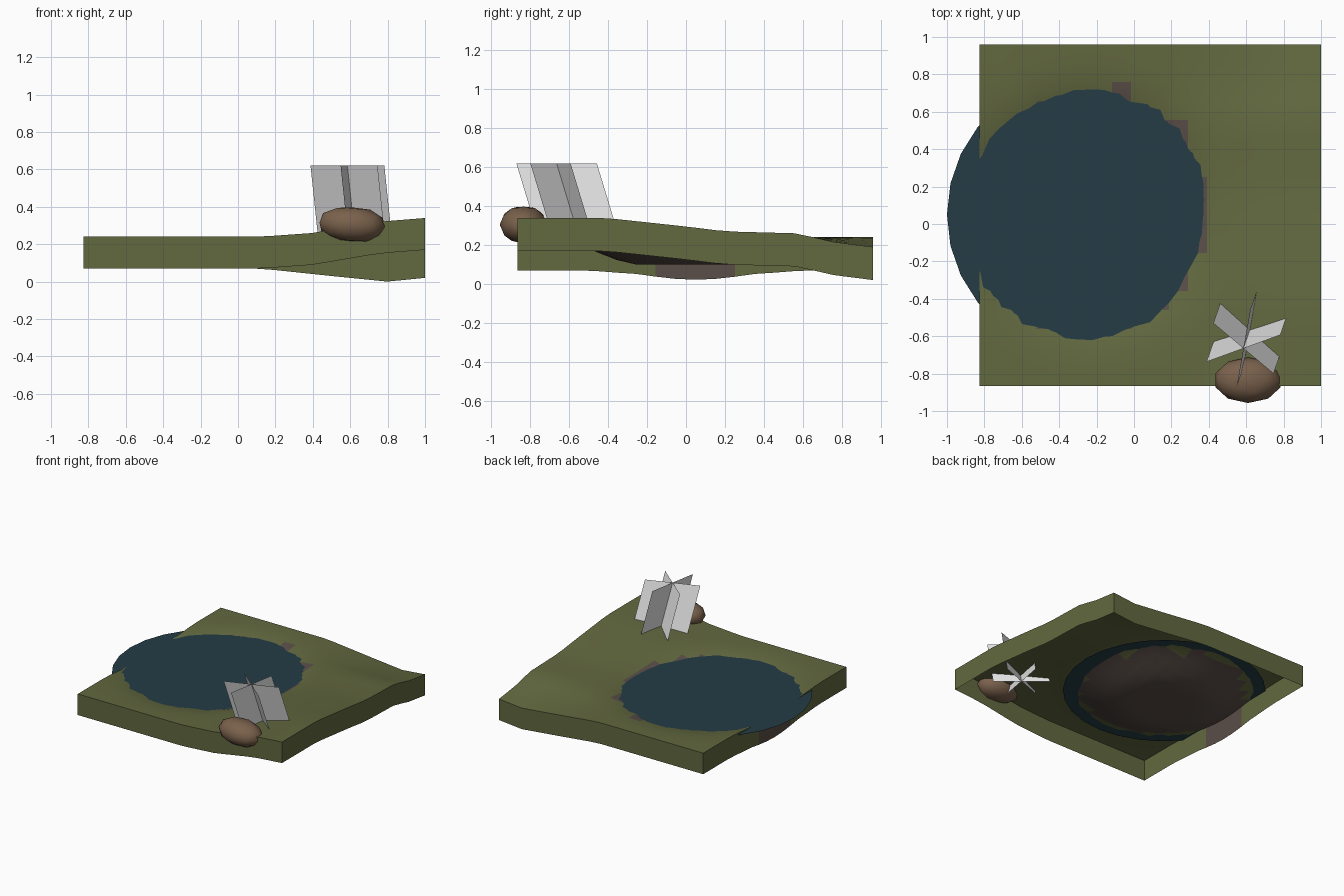
import bpy, bmesh, math
from math import cos, sin, radians, hypot
from mathutils import Vector

if "Cube" in bpy.data.objects:
    bpy.data.objects.remove(bpy.data.objects["Cube"], do_unlink=True)


def material(name, r, g, b):
    m = bpy.data.materials.new(name)
    m.use_nodes = True
    m.diffuse_color = (r, g, b, 1)
    m.node_tree.nodes["Principled BSDF"].inputs["Base Color"].default_value = (r, g, b, 1)
    return m


grass = material("grass green", 0.122, 0.138, 0.050)
bed = material("lake bed grey brown", 0.102, 0.076, 0.065)
water = material("deep water blue", 0.018, 0.046, 0.060)
stone = material("rock brown", 0.195, 0.120, 0.072)
pale = material("pale leaf grey", 0.8, 0.8, 0.8)


def finish(bm, name, mats, smooth=True):
    mesh = bpy.data.meshes.new(name)
    bm.to_mesh(mesh)
    bm.free()
    obj = bpy.data.objects.new(name, mesh)
    bpy.context.collection.objects.link(obj)
    for m in mats:
        mesh.materials.append(m)
    if smooth:
        bpy.ops.object.select_all(action="DESELECT")
        obj.select_set(True)
        bpy.context.view_layer.objects.active = obj
        bpy.ops.object.shade_smooth_by_angle(angle=radians(50))
    return obj


def lerp_profile(points, t):
    """Piecewise linear lookup, clamped at both ends."""
    if t <= points[0][0]:
        return points[0][1]
    for (a, va), (b, vb) in zip(points, points[1:]):
        if t <= b:
            return va + (vb - va) * (t - a) / (b - a)
    return points[-1][1]


# Terrain shape: flat meadow, lake bowl, hill at front left, dip at back left
LAKE = Vector((-0.25, 0.05))
BOWL = [(0.35, 0.10), (0.55, 0.18), (0.64, 0.22), (0.8, 0.24)]
HILL_X = [(0.12, 0), (0.4, 0.2), (0.75, 0.8), (1, 1)]
HILL_Y = [(-0.42, 0.1), (0, 0.055), (0.2, 0.03), (0.57, 0.02), (0.75, 0)]
DIP_X = [(0.12, 0), (0.5, -0.04), (0.8, -0.07), (1, -0.05)]
DIP_Y = [(0.57, 0), (0.96, 1)]
THICK = 0.17


def height(x, y):
    return (lerp_profile(BOWL, hypot(x - LAKE.x, y - LAKE.y))
            + lerp_profile(HILL_X, x) * lerp_profile(HILL_Y, y)
            + lerp_profile(DIP_X, x) * lerp_profile(DIP_Y, y))


# Ground tile: a grid with an open skirt
bm = bmesh.new()
bmesh.ops.create_grid(bm, x_segments=18, y_segments=18, size=0.9135)
for v in bm.verts:
    v.co.x += 0.0865
    v.co.y += 0.0475
    v.co.z = height(v.co.x, v.co.y)
patches = [Vector((-0.07, 0.65)), Vector((0.24, 0.45))]
for f in bm.faces:
    c = f.calc_center_median().xy
    near_patch = any((c - p).length < 0.06 for p in patches)
    if (c - LAKE).length < 0.62 or near_patch:
        f.material_index = 1
rim = [e for e in bm.edges if e.is_boundary]
skirt = bmesh.ops.extrude_edge_only(bm, edges=rim)["geom"]
for g in skirt:
    if isinstance(g, bmesh.types.BMVert):
        g.co.z -= THICK
for g in skirt:
    if isinstance(g, bmesh.types.BMFace):
        c = g.calc_center_median()
        shore = c.x < -0.8 and abs(c.y - LAKE.y) < 0.25
        g.material_index = 1 if shore else 0
bmesh.ops.recalc_face_normals(bm, faces=bm.faces)
if max(bm.faces, key=lambda f: abs(f.normal.z)).normal.z < 0:
    bmesh.ops.reverse_faces(bm, faces=bm.faces)
finish(bm, "ground_tile", [grass, bed])

# Water: flat disc reaching past the tile edge
bm = bmesh.new()
bmesh.ops.create_circle(bm, cap_ends=True, segments=28, radius=0.75)
bmesh.ops.translate(bm, verts=bm.verts, vec=(LAKE.x, LAKE.y, 0.22))
finish(bm, "lake_water", [water], smooth=False)

# Boulder at the front edge
bm = bmesh.new()
bmesh.ops.create_icosphere(bm, subdivisions=2, radius=1)
for v in bm.verts:
    v.co.z = max(-0.9, min(0.92, v.co.z))
    v.co = Vector((0.61 + 0.183 * v.co.x, -0.835 + 0.122 * v.co.y,
                   0.305 + 0.1 * v.co.z - 0.01 * v.co.x))
finish(bm, "boulder", [stone])

# Leaning plant: three crossed upright cards
bm = bmesh.new()
top, foot = Vector((0.585, -0.665, 0.62)), Vector((0.625, -0.55, 0.24))
for angle in (20, 80, 140):
    side = Vector((cos(radians(angle)), sin(radians(angle)), 0)) * 0.21
    corners = (foot - side, foot + side, top + side, top - side)
    bm.faces.new([bm.verts.new(c) for c in corners])
finish(bm, "plant_cards", [pale], smooth=False)
